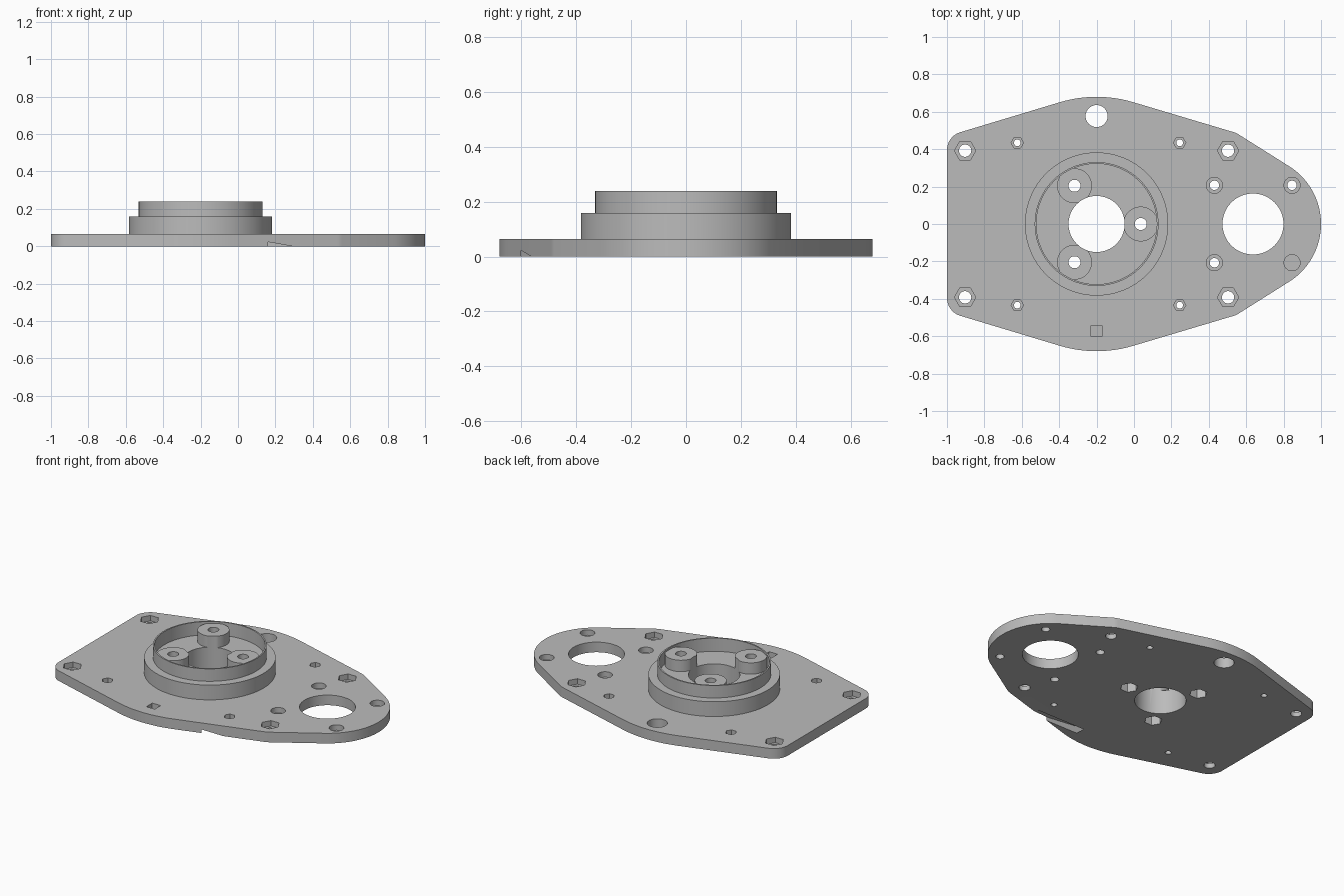
import bpy
import bmesh
from math import cos, sin, pi, radians
from mathutils import Vector
from mathutils.geometry import convex_hull_2d

old = bpy.data.objects.get("Cube")
if old:
    bpy.data.objects.remove(old, do_unlink=True)

PLATE_TOP, LEDGE_TOP, RIM_TOP = 0.065, 0.16, 0.24
FLOOR, BOSS_TOP = 0.155, 0.228
HUB_X = -0.2

grey = bpy.data.materials.new("plain_grey")
grey.use_nodes = True
colour = (0.5, 0.5, 0.5, 1)
grey.diffuse_color = colour
grey.node_tree.nodes["Principled BSDF"].inputs["Base Color"].default_value = colour


def circle(x, y, r, sides=48):
    return [Vector((x + r * cos(2 * pi * i / sides), y + r * sin(2 * pi * i / sides)))
            for i in range(sides)]


def solid(name, points, direction):
    """Extrude a closed outline of 3D points along a direction."""
    bm = bmesh.new()
    face = bm.faces.new([bm.verts.new(p) for p in points])
    ext = bmesh.ops.extrude_face_region(bm, geom=[face], use_keep_orig=True)
    moved = [v for v in ext["geom"] if isinstance(v, bmesh.types.BMVert)]
    bmesh.ops.translate(bm, verts=moved, vec=direction)
    bmesh.ops.recalc_face_normals(bm, faces=bm.faces[:])
    mesh = bpy.data.meshes.new(name)
    bm.to_mesh(mesh)
    bm.free()
    mesh.materials.append(grey)
    obj = bpy.data.objects.new(name, mesh)
    bpy.context.collection.objects.link(obj)
    return obj


def prism(name, outline, z0, z1):
    return solid(name, [(p.x, p.y, z0) for p in outline], (0, 0, z1 - z0))


def combine(tool, operation):
    """Apply a boolean to the body, then discard the tool."""
    tool.hide_render = True
    mod = body.modifiers.new(tool.name, "BOOLEAN")
    mod.operation, mod.solver, mod.object = operation, "EXACT", tool
    bpy.ops.object.modifier_apply(modifier=mod.name)
    bpy.data.objects.remove(tool, do_unlink=True)


def add(x, y, r, z0, z1, sides=48):
    combine(prism("boss", circle(x, y, r, sides), z0, z1), "UNION")


def cut(x, y, r, z0=-0.1, z1=0.4, sides=32):
    combine(prism("cutter", circle(x, y, r, sides), z0, z1), "DIFFERENCE")


# Plate outline: taut band around the hub, the side opening and four corners
pts = circle(HUB_X, 0, 0.68, 128) + circle(0.635, 0, 0.365, 96)
for side in (-1, 1):
    pts += circle(-0.9, side * 0.395, 0.1) + circle(0.505, side * 0.395, 0.1)
body = prism("mounting_plate", [pts[i] for i in convex_hull_2d(pts)], 0, PLATE_TOP)
bpy.ops.object.select_all(action="DESELECT")
body.select_set(True)
bpy.context.view_layer.objects.active = body

# Stepped hub with a thin rim around a recess
add(HUB_X, 0, 0.383, 0.03, LEDGE_TOP, 96)
add(HUB_X, 0, 0.331, 0.04, RIM_TOP, 96)
cut(HUB_X, 0, 0.322, FLOOR, 0.4, 96)

# Three bosses with through holes and nut traps underneath
bosses = [(HUB_X + 0.236 * cos(a), 0.236 * sin(a)) for a in (0, 2 * pi / 3, -2 * pi / 3)]
for x, y in bosses:
    add(x, y, 0.093, 0.1, BOSS_TOP)
cut(HUB_X, 0, 0.15, sides=64)
for x, y in bosses:
    cut(x, y, 0.032)
    cut(x, y, 0.053, -0.1, 0.1, 6)

# Large side opening and the single locating hole
cut(0.636, 0, 0.163, sides=64)
cut(HUB_X, 0.577, 0.059)

# Mirrored fastener holes: x, y, hole radius, pocket radius, pocket sides, pocket floor
fasteners = [
    (-0.903, 0.392, 0.033, 0.057, 6, 0.03),
    (0.503, 0.392, 0.033, 0.057, 6, 0.03),
    (-0.624, 0.434, 0.018, 0.033, 6, 0.035),
    (0.244, 0.434, 0.018, 0.033, 6, 0.035),
    (0.43, 0.207, 0.025, 0.043, 32, 0.03),
    (0.845, 0.207, 0.025, 0.043, 32, 0.03),
]
for x, y, hole, pocket, sides, floor in fasteners:
    for side in (-1, 1):
        cut(x, side * y, hole)
        cut(x, side * y, pocket, floor, 0.3, sides)

# Sloping channel from a square mouth on top to the underside
profile = [(-0.23, 0.1), (-0.23, 0.022), (-0.07, 0), (-0.07, -0.03),
           (0.29, -0.03), (0.29, 0), (0.155, 0.024), (-0.17, 0.055), (-0.17, 0.1)]
combine(solid("channel", [(x, -0.602, z) for x, z in profile], (0, 0.06, 0)), "DIFFERENCE")

bpy.ops.object.shade_smooth_by_angle(angle=radians(30))
